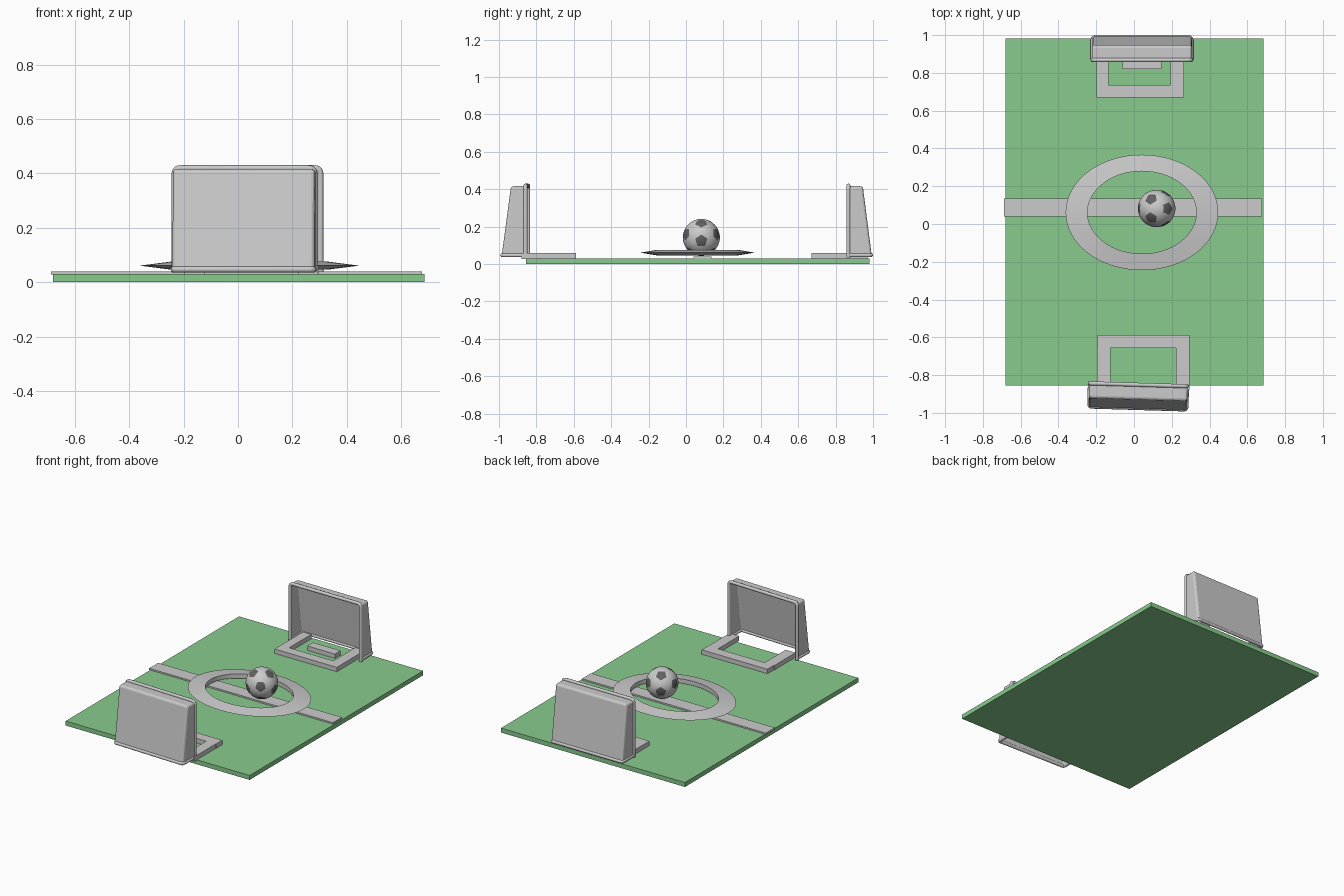
import bpy, bmesh
from math import pi, sin, cos, radians
from mathutils import Vector, Matrix

if "Cube" in bpy.data.objects:
    bpy.data.objects.remove(bpy.data.objects["Cube"])


def material(name, color):
    m = bpy.data.materials.new(name)
    m.diffuse_color = color
    m.use_nodes = True
    m.node_tree.nodes["Principled BSDF"].inputs["Base Color"].default_value = m.diffuse_color
    return m


def add_mesh(name, bm, mats=()):
    me = bpy.data.meshes.new(name)
    bm.to_mesh(me)
    bm.free()
    ob = bpy.data.objects.new(name, me)
    bpy.context.collection.objects.link(ob)
    for m in mats:
        me.materials.append(m)
    return ob


def box(name, x0, x1, y0, y1, z0, z1, mats=()):
    bm = bmesh.new()
    bmesh.ops.create_cube(bm, size=1)
    for v in bm.verts:
        v.co = Vector(((x0 + x1) / 2 + v.co.x * (x1 - x0),
                       (y0 + y1) / 2 + v.co.y * (y1 - y0),
                       (z0 + z1) / 2 + v.co.z * (z1 - z0)))
    return add_mesh(name, bm, mats)


def rounded(points, r, steps=5):
    """Polyline with its inner corners rounded."""
    pts = [Vector(p) for p in points]
    out = [pts[0]]
    for a, b, c in zip(pts, pts[1:], pts[2:]):
        s, e = b + (a - b).normalized() * r, b + (c - b).normalized() * r
        for i in range(steps + 1):
            t = i / steps
            out.append(s * (1 - t) ** 2 + b * 2 * t * (1 - t) + e * t * t)
    return out + [pts[-1]]


def tube(name, points, r, matrix):
    cu = bpy.data.curves.new(name, 'CURVE')
    cu.dimensions = '3D'
    cu.bevel_depth = r
    cu.bevel_resolution = 3
    cu.use_fill_caps = True
    sp = cu.splines.new('POLY')
    sp.points.add(len(points) - 1)
    for p, co in zip(sp.points, points):
        p.co = (*co, 1)
    ob = bpy.data.objects.new(name, cu)
    bpy.context.collection.objects.link(ob)
    ob.matrix_world = matrix


def goal(prefix, width, depth, x, y, angle):
    m = Matrix.Translation((x, y, 0)) @ Matrix.Rotation(angle, 4, 'Z')
    r, h = 0.011, width / 2 - 0.011
    # front posts with crossbar
    tube(prefix + "_goal_frame", rounded(
        [(-h, r, 0.035), (-h, r, 0.419), (h, r, 0.419), (h, r, 0.035)], 0.022), r, m)
    # ground bar around sides and back
    b = depth - r
    tube(prefix + "_goal_base", rounded(
        [(-h, r, 0.047), (-h, b, 0.047), (h, b, 0.047), (h, r, 0.047)], 0.015), r, m)
    # net panels: sides, roof and sloping back
    bm = bmesh.new()
    prof = [(r, 0.045), (r, 0.412), (0.085, 0.412), (b, 0.045)]
    L, R = [[bm.verts.new((s * h, py, pz)) for py, pz in prof] for s in (-1, 1)]
    bm.faces.new(L)
    bm.faces.new(R[::-1])
    for i in (1, 2):
        bm.faces.new((L[i + 1], L[i], R[i], R[i + 1]))
    bmesh.ops.recalc_face_normals(bm, faces=bm.faces)
    edges = [e for e in bm.edges if len(e.link_faces) == 2]
    bmesh.ops.bevel(bm, geom=edges, offset=0.01, segments=3, profile=0.5, affect='EDGES')
    net = add_mesh(prefix + "_goal_net", bm)
    net.matrix_world = m
    so = net.modifiers.new("thickness", 'SOLIDIFY')
    so.thickness = 0.008
    so.offset = 0


green = material("grass", (0.25, 0.6, 0.27, 1))
white = material("ball_white", (0.8, 0.8, 0.8, 1))
dark = material("ball_dark", (0.12, 0.12, 0.12, 1))

# pitch and halfway line
box("pitch", -0.68, 0.685, -0.855, 0.982, 0, 0.03, [green])
box("halfway_line", -0.687, 0.677, 0.04, 0.135, 0.028, 0.04)

# centre circle: three-sided torus, flattened
bpy.ops.mesh.primitive_torus_add(major_segments=64, minor_segments=3, major_radius=0.327,
                                 minor_radius=0.077, location=(0.042, 0.061, 0.061))
ring = bpy.context.object
ring.name = "centre_circle"
ring.scale = (1, 0.757, 0.22)

# penalty areas
z = (0.028, 0.06)
box("back_area_front_line", -0.198, 0.264, 0.67, 0.735, *z)
box("back_area_left_line", -0.198, -0.135, 0.735, 0.97, *z)
box("back_area_right_line", 0.193, 0.264, 0.735, 0.97, *z)
box("back_small_line", -0.06, 0.145, 0.82, 0.88, *z)
box("front_area_line", -0.193, 0.295, -0.656, -0.587, *z)
box("front_area_left_line", -0.197, -0.124, -0.88, -0.656, *z)
box("front_area_right_line", 0.222, 0.293, -0.88, -0.656, *z)

# goals
goal("back", 0.544, 0.143, 0.042, 0.857, 0)
goal("front", 0.536, 0.145, 0.024, -0.84, pi - 0.03)

# ball: truncated icosahedron with a hexagon on top, swollen to a sphere
ico = []
for polar, start in ((37.377, 0), (79.188, 60), (100.812, 0), (142.623, 60)):
    for k in range(3):
        p, a = radians(polar), radians(start + 120 * k)
        ico.append(Vector((sin(p) * cos(a), sin(p) * sin(a), cos(p))))
bm = bmesh.new()
for a in ico:
    for b in ico:
        if a is not b and (a - b).length < 1.2:
            bm.verts.new(a * 2 / 3 + b / 3)
bmesh.ops.convex_hull(bm, input=bm.verts)
bmesh.ops.dissolve_limit(bm, angle_limit=radians(5), verts=bm.verts, edges=bm.edges)
for f in bm.faces:
    f.material_index = 1 if len(f.verts) == 5 else 0
bmesh.ops.poke(bm, faces=bm.faces)
bmesh.ops.subdivide_edges(bm, edges=bm.edges, cuts=3, use_grid_fill=True)
bmesh.ops.recalc_face_normals(bm, faces=bm.faces)
for v in bm.verts:
    v.co = v.co.normalized() * 0.099
for f in bm.faces:
    f.smooth = True
ball = add_mesh("ball", bm, [white, dark])
ball.location = (0.12, 0.082, 0.142)
